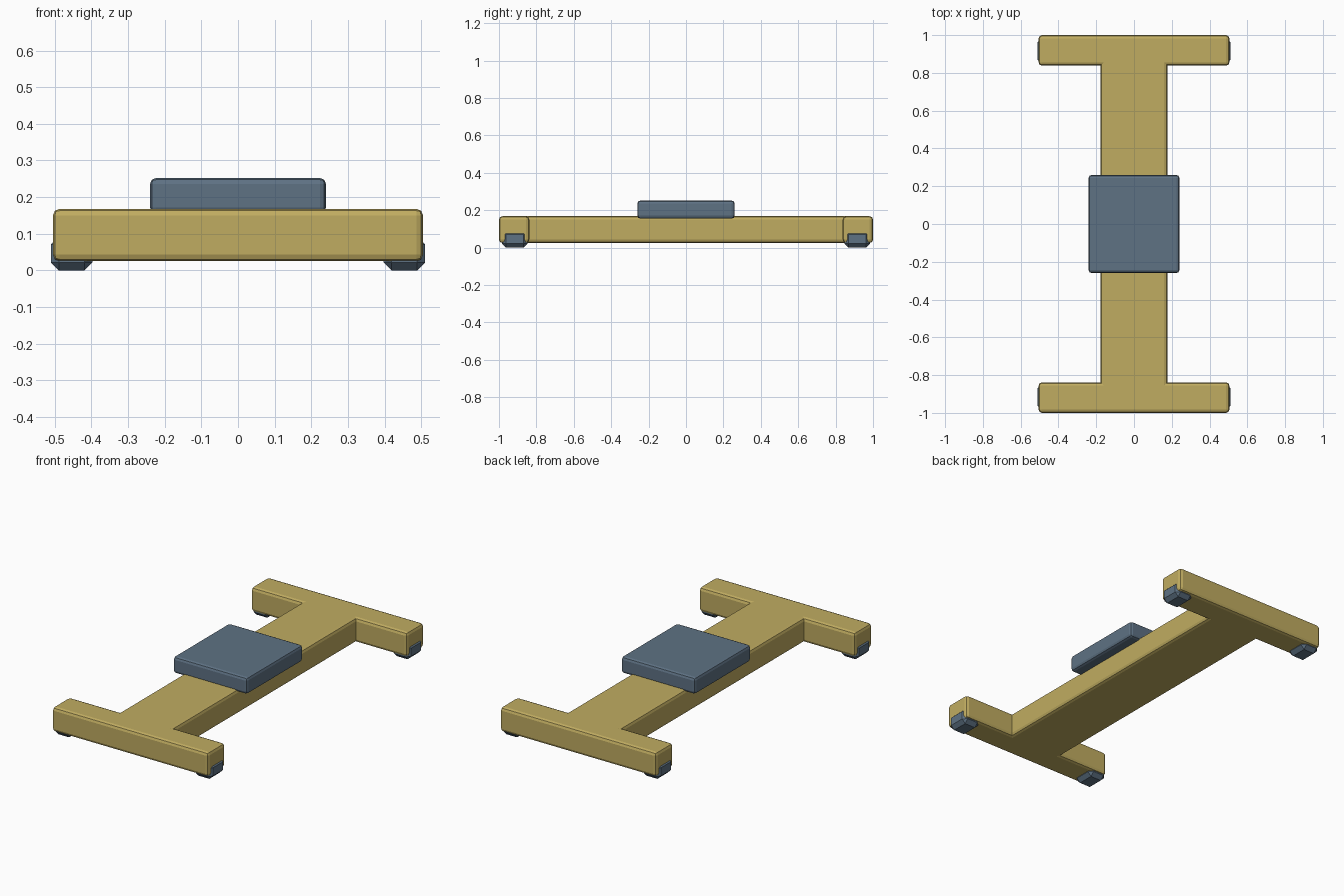
import bpy, bmesh

if "Cube" in bpy.data.objects:
    bpy.data.objects.remove(bpy.data.objects["Cube"])

def material(name, rgb):
    m = bpy.data.materials.new(name)
    m.diffuse_color = (*rgb, 1)
    m.use_nodes = True
    m.node_tree.nodes["Principled BSDF"].inputs["Base Color"].default_value = m.diffuse_color
    return m

GOLD = material("gold", (0.53, 0.415, 0.12))
SLATE = material("slate blue", (0.112, 0.168, 0.23))

def prism(name, outline, z0, z1, bevel, segments, mat):
    """Extrude an outline upward and bevel every convex edge."""
    bm = bmesh.new()
    face = bm.faces.new([bm.verts.new((x, y, z0)) for x, y in outline])
    up = bmesh.ops.extrude_face_region(bm, geom=[face])["geom"]
    for v in up:
        if isinstance(v, bmesh.types.BMVert):
            v.co.z = z1
    bmesh.ops.recalc_face_normals(bm, faces=bm.faces)
    edges = [e for e in bm.edges if e.is_convex]
    bmesh.ops.bevel(bm, geom=edges, offset=bevel, segments=segments,
                    profile=0.5, affect='EDGES', clamp_overlap=True)
    bmesh.ops.recalc_face_normals(bm, faces=bm.faces)
    me = bpy.data.meshes.new(name)
    bm.to_mesh(me)
    bm.free()
    me.materials.append(mat)
    ob = bpy.data.objects.new(name, me)
    bpy.context.collection.objects.link(ob)
    return ob

def rect(x0, x1, y0, y1):
    return [(x0, y0), (x1, y0), (x1, y1), (x0, y1)]

# I-shaped frame: two cross bars joined by a wide spine
bar, spine, inner = 0.505, 0.177, 0.838
half = [(bar, -1), (bar, -inner), (spine, -inner),
        (spine, inner), (bar, inner), (bar, 1)]
frame = half + [(-x, y) for x, y in reversed(half)]
prism("frame", frame, 0.025, 0.168, 0.018, 2, GOLD)

# Raised centre pad
prism("centre_pad", rect(-0.24, 0.24, -0.26, 0.26), 0.155, 0.252, 0.016, 2, SLATE)

# Corner feet wrapping the bar ends
for sx, xn in ((-1, "left"), (1, "right")):
    for sy, yn in ((-1, "front"), (1, "back")):
        xs = sorted((sx * 0.397, sx * 0.511))
        ys = sorted((sy * 0.847, sy * 0.985))
        prism(f"foot_{yn}_{xn}", rect(*xs, *ys), 0.0, 0.092, 0.022, 1, SLATE)
